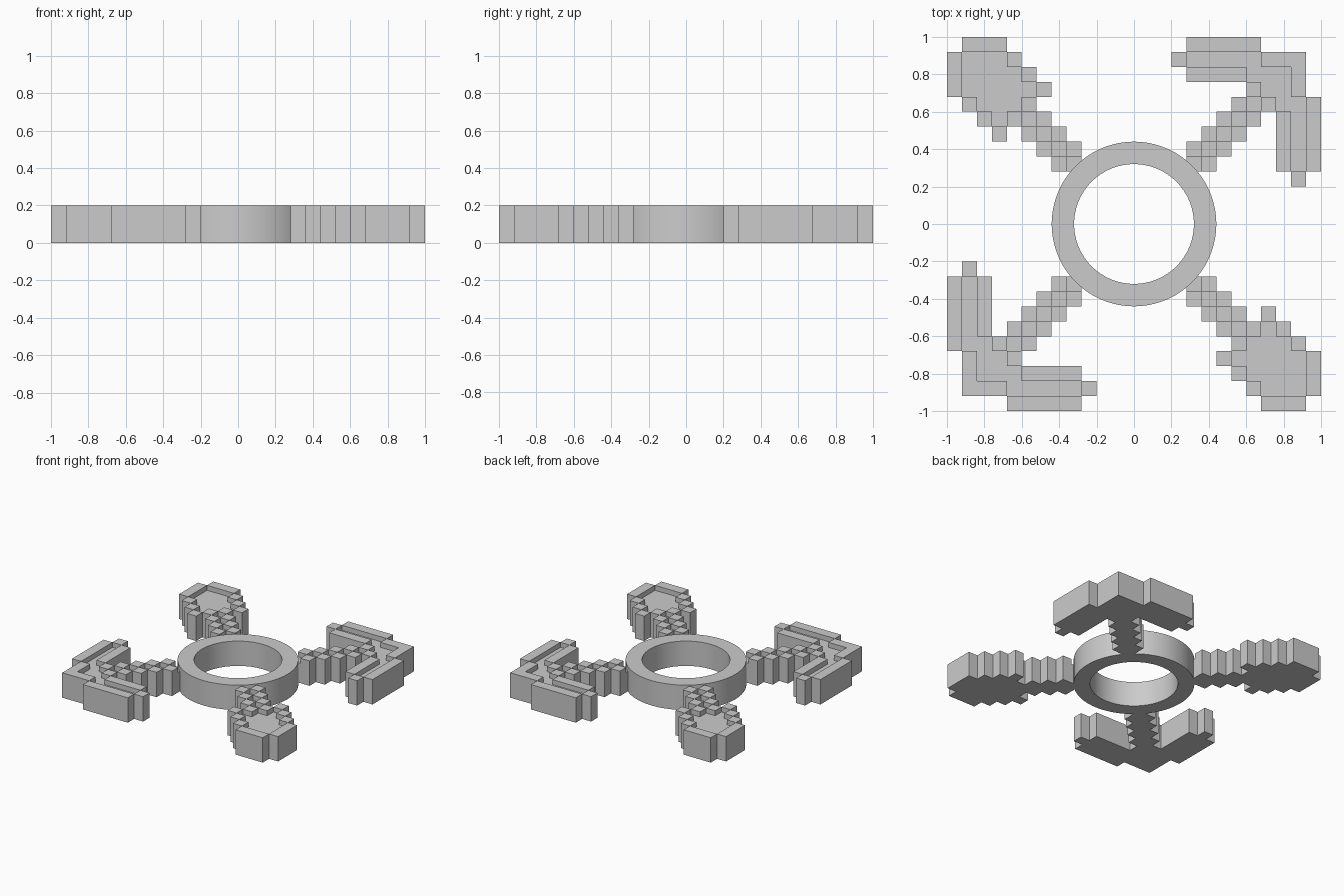
import bpy, bmesh, math

cube = bpy.data.objects.get("Cube")
if cube:
    bpy.data.objects.remove(cube, do_unlink=True)

CELL, START = 0.08, 0.2      # pixel size, and distance of pixel 0 from the axis
FULL, LOW = 0.2, 0.16        # outline height and recessed height

grey = bpy.data.materials.new("plain grey")
grey.use_nodes = True
COLOUR = (0.6, 0.6, 0.6, 1)
grey.diffuse_color = COLOUR
grey.node_tree.nodes["Principled BSDF"].inputs["Base Color"].default_value = COLOUR


def finish(name, bm):
    bmesh.ops.remove_doubles(bm, verts=bm.verts, dist=1e-5)
    bmesh.ops.recalc_face_normals(bm, faces=bm.faces)
    mesh = bpy.data.meshes.new(name)
    bm.to_mesh(mesh)
    bm.free()
    mesh.materials.append(grey)
    obj = bpy.data.objects.new(name, mesh)
    bpy.context.collection.objects.link(obj)
    return obj


def symmetric(rows):
    """Cells from {row: (first, last)}, mirrored over the diagonal."""
    cells = {(i, j) for j, (a, b) in rows.items() for i in range(a, b + 1)}
    return cells | {(j, i) for i, j in cells}


def handle(last):
    return {(i, j) for i in range(1, last + 1) for j in range(1, last + 1) if abs(i - j) < 2}


def pixel_tool(name, cells, sx, sy):
    """Extruded pixel shape: outline pixels are full height, enclosed ones are recessed."""
    sides = ((1, 0), (0, 1), (-1, 0), (0, -1))

    def height(c):
        if c not in cells:
            return 0
        enclosed = all((c[0] + a, c[1] + b) in cells for a, b in sides)
        return LOW if enclosed or c == (1, 1) else FULL

    bm = bmesh.new()

    def quad(points):
        bm.faces.new([bm.verts.new((sx * (START + CELL * x), sy * (START + CELL * y), z))
                      for x, y, z in points])

    for i, j in sorted(cells):
        h = height((i, j))
        corners = [(i, j), (i + 1, j), (i + 1, j + 1), (i, j + 1)]
        for z in (0, h):
            quad([(x, y, z) for x, y in corners])
        # walls down to each lower neighbour
        walls = ((0, -1), (1, 0), (0, 1), (-1, 0))
        for k, (a, b) in enumerate(walls):
            low = height((i + a, j + b))
            if low < h:
                p, q = corners[k], corners[(k + 1) % 4]
                quad([(*p, low), (*q, low), (*q, h), (*p, h)])
    return finish(name, bm)


# Pickaxes and shovels on opposite corners
pickaxe = symmetric({9: (1, 5), 8: (0, 8), 7: (1, 7)}) | handle(7)
shovel = symmetric({9: (6, 8), 8: (5, 8), 7: (4, 7), 6: (3, 6), 5: (4, 5)}) | handle(5)
pixel_tool("pickaxe_back_left", pickaxe, 1, 1)
pixel_tool("pickaxe_front_right", pickaxe, -1, -1)
pixel_tool("shovel_back_right", shovel, -1, 1)
pixel_tool("shovel_front_left", shovel, 1, -1)

# Central ring: rectangular section swept around the axis
bm = bmesh.new()
section = [bm.verts.new((r, 0, z)) for r, z in ((0.32, 0), (0.44, 0), (0.44, FULL), (0.32, FULL))]
edges = [bm.edges.new((section[k], section[(k + 1) % 4])) for k in range(4)]
bmesh.ops.spin(bm, geom=section + edges, cent=(0, 0, 0), axis=(0, 0, 1),
               angle=2 * math.pi, steps=96)
ring = finish("ring", bm)
bpy.ops.object.select_all(action='DESELECT')
ring.select_set(True)
bpy.context.view_layer.objects.active = ring
bpy.ops.object.shade_smooth_by_angle(angle=math.radians(30))
